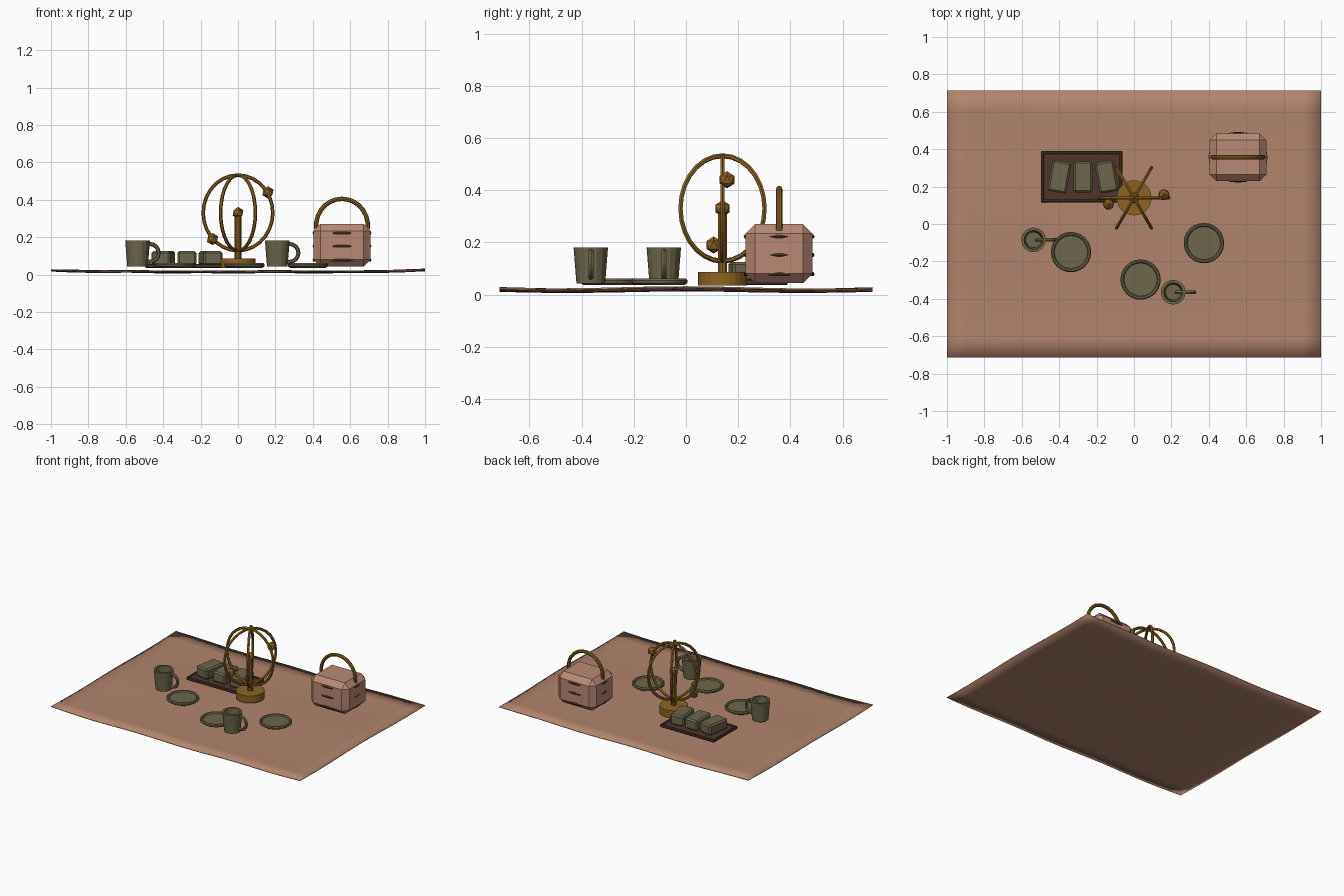
import bpy, bmesh, math
from mathutils import Matrix, Vector

if "Cube" in bpy.data.objects:
    bpy.data.objects.remove(bpy.data.objects["Cube"])


def material(name, r, g, b):
    lin = [((c / 255 + 0.055) / 1.055) ** 2.4 for c in (r, g, b)]
    m = bpy.data.materials.new(name)
    m.diffuse_color = (*lin, 1)
    m.use_nodes = True
    m.node_tree.nodes["Principled BSDF"].inputs["Base Color"].default_value = m.diffuse_color
    return m


CLOTH = material("terracotta_cloth", 178, 132, 109)
WICKER = material("rosy_wicker", 186, 137, 117)
WOOD = material("dark_wood", 78, 54, 44)
BRASS = material("aged_brass", 142, 100, 34)
CLAY = material("olive_clay", 110, 103, 76)


def finish(name, bm, mat, loc=(0, 0, 0), rot_z=0, smooth=False):
    bmesh.ops.recalc_face_normals(bm, faces=bm.faces)
    me = bpy.data.meshes.new(name)
    bm.to_mesh(me)
    bm.free()
    me.materials.append(mat)
    if smooth:
        me.shade_smooth()
    ob = bpy.data.objects.new(name, me)
    ob.location = loc
    ob.rotation_euler.z = rot_z
    bpy.context.collection.objects.link(ob)
    return ob


def box(name, size, loc, mat, bevel=0.0, rot_z=0):
    bm = bmesh.new()
    bmesh.ops.create_cube(bm, size=1, matrix=Matrix.Diagonal((*size, 1)))
    if bevel:
        bmesh.ops.bevel(bm, geom=bm.edges[:], offset=bevel, segments=1,
                        affect='EDGES', profile=0.5)
    return finish(name, bm, mat, loc, rot_z)


def lathe(name, profile, loc, mat, sides):
    # spin a radius/height profile around the vertical axis
    bm = bmesh.new()
    vs = [bm.verts.new((r, 0, z)) for r, z in profile]
    es = [bm.edges.new(p) for p in zip(vs, vs[1:])]
    bmesh.ops.spin(bm, geom=vs + es, cent=(0, 0, 0), axis=(0, 0, 1),
                   angle=2 * math.pi, steps=sides, use_duplicate=False)
    bmesh.ops.remove_doubles(bm, verts=bm.verts[:], dist=1e-5)
    return finish(name, bm, mat, loc)


def ring(name, rx, ry, tube, loc, mat, axes, seg=24, sides=6, start=0.0, sweep=2 * math.pi):
    # tube along an ellipse lying in the plane of two unit axes
    u, v = (Vector(a) for a in axes)
    w = u.cross(v)
    closed = sweep > 6.28
    n = seg if closed else seg + 1
    bm = bmesh.new()
    loops = []
    for i in range(n):
        t = start + sweep * i / seg
        d = u * math.cos(t) + v * math.sin(t)
        c = u * rx * math.cos(t) + v * ry * math.sin(t)
        loops.append([bm.verts.new(c + tube * (d * math.cos(a) + w * math.sin(a)))
                      for a in (2 * math.pi * k / sides for k in range(sides))])
    for i in range(seg):
        a, b = loops[i], loops[(i + 1) % n]
        for k in range(sides):
            j = (k + 1) % sides
            bm.faces.new((a[k], a[j], b[j], b[k]))
    if not closed:
        bm.faces.new(loops[0])
        bm.faces.new(loops[-1])
    return finish(name, bm, mat, loc)


def orb(name, loc, radius):
    bm = bmesh.new()
    bmesh.ops.create_icosphere(bm, subdivisions=1, radius=radius)
    return finish(name, bm, BRASS, loc)


X, Y, Z = (1, 0, 0), (0, 1, 0), (0, 0, 1)

# gently rippled blanket
bm = bmesh.new()
bmesh.ops.create_grid(bm, x_segments=20, y_segments=14, size=1)
for v in bm.verts:
    x, y = v.co.x, v.co.y * 0.715
    ripple = 0.003 * math.sin(8 * x + 3 * y) + 0.003 * math.cos(7 * y)
    v.co = (x, y, 0.012 + ripple + 0.008 * x ** 4)
blanket = finish("blanket", bm, CLOTH, smooth=True)
solid = blanket.modifiers.new("thickness", 'SOLIDIFY')
solid.thickness = 0.006
solid.offset = -1

# plates
for i, (x, y) in enumerate([(-0.337, -0.15), (0.035, -0.297), (0.374, -0.102)]):
    lathe(f"plate_{i}", [(0, .036), (.095, .036), (.108, .045), (.108, .054), (.102, .061),
                         (.093, .059), (.088, .051), (0, .051)], (x, y, 0), CLAY, 24)

# mugs with ring handles
for i, (x, y) in enumerate([(-0.537, -0.085), (0.21, -0.365)]):
    lathe(f"mug_{i}", [(0, .042), (.055, .042), (.066, .181), (.051, .181),
                       (.042, .06), (0, .06)], (x, y, 0), CLAY, 16)
    ring(f"mug_handle_{i}", .048, .048, .011, (x + .065, y, .116), CLAY, (X, Z), 16)

# serving tray with a raised rim
TX, TY = -0.28, 0.253
box("tray", (.43, .27, .014), (TX, TY, .043), WOOD, .003)
for s in (-1, 1):
    box(f"tray_long_rim_{s}", (.436, .016, .02), (TX, TY + s * .129, .047), WOOD, .004)
    box(f"tray_short_rim_{s}", (.016, .274, .02), (TX + s * .21, TY, .047), WOOD, .004)

# three cakes fanned out on the tray
for i in (-1, 0, 1):
    box(f"cake_{i}", (.102, .166, .075), (-.273 + i * .126, .252, .088), CLAY, .01,
        math.radians(10 * i))

# hamper body, woven bands and arched handle
HX, HY = 0.556, 0.357
box("hamper", (.304, .256, .226), (HX, HY, .157), WICKER, .036)
for i, z in enumerate((.078, .152, .222)):
    ring(f"hamper_band_{i}", .149, .127, .009, (HX, HY, z), WOOD, (X, Y), 24)
ring("hamper_handle", .138, .142, .012, (HX, HY, .263), BRASS, (X, Z), 14, 8,
     -0.12, math.pi + 0.24)

# celestial globe: base, column, three meridian rings and orbs
GY, GZ = 0.14, 0.33
lathe("globe_base", [(0, .034), (.094, .034), (.094, .086), (0, .086)], (0, GY, 0), BRASS, 24)
lathe("globe_column", [(0, .08), (.018, .08), (.018, .33), (0, .33)], (0, GY, 0), BRASS, 10)
for i in range(3):
    a = math.radians(60 * i)
    ring(f"globe_ring_{i}", .186, .202, .0095, (0, GY, GZ), BRASS,
         ((math.cos(a), math.sin(a), 0), Z), 28)
orb("centre_orb", (0, GY, GZ), .032)
orb("upper_orb", (.16, .157, .44), .033)
orb("lower_orb", (-.136, .106, .19), .033)
